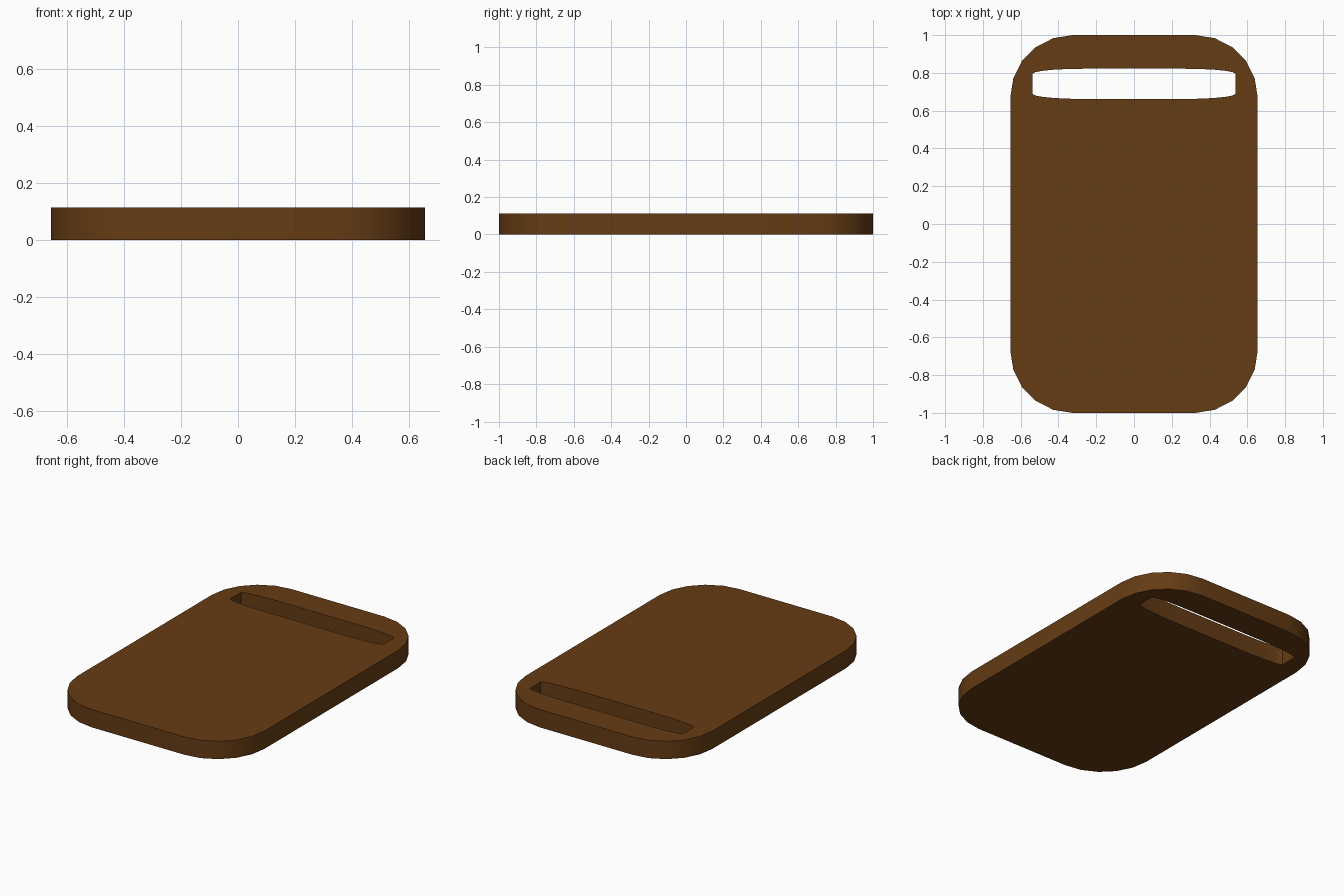
import bpy, bmesh
from math import sin, cos, pi, radians

if "Cube" in bpy.data.objects:
    bpy.data.objects.remove(bpy.data.objects["Cube"])

THICK = 0.113


def rounded_outline(hx, hy, rx, ry, cy=0.0, seg=5):
    """Rectangle outline with elliptical corners, counter-clockwise."""
    pts = []
    for q, (sx, sy) in enumerate([(1, 1), (-1, 1), (-1, -1), (1, -1)]):
        for i in range(seg + 1):
            a = (q + i / seg) * pi / 2
            pts.append((sx * (hx - rx) + rx * cos(a),
                        cy + sy * (hy - ry) + ry * sin(a)))
    return pts


bm = bmesh.new()
edges = []

# Board outline and handle slot
for outline in (rounded_outline(0.655, 1.0, 0.33, 0.33),
                rounded_outline(0.537, 0.08, 0.27, 0.027, cy=0.742)):
    vs = [bm.verts.new((x, y, 0)) for x, y in outline]
    edges += [bm.edges.new((vs[i - 1], vs[i])) for i in range(len(vs))]

# Fill between the outlines and give the board its thickness
bmesh.ops.triangle_fill(bm, edges=edges, use_beauty=True, use_dissolve=False)
ext = bmesh.ops.extrude_face_region(bm, geom=bm.faces[:], use_keep_orig=True)
top = [g for g in ext["geom"] if isinstance(g, bmesh.types.BMVert)]
bmesh.ops.translate(bm, verts=top, vec=(0, 0, THICK))
bmesh.ops.recalc_face_normals(bm, faces=bm.faces[:])

mesh = bpy.data.meshes.new("cutting_board")
bm.to_mesh(mesh)
bm.free()
board = bpy.data.objects.new("cutting_board", mesh)
bpy.context.collection.objects.link(board)

# Brown wood
wood = bpy.data.materials.new("brown_wood")
wood.diffuse_color = (0.13, 0.045, 0.007, 1)
wood.use_nodes = True
wood.node_tree.nodes["Principled BSDF"].inputs["Base Color"].default_value = wood.diffuse_color
mesh.materials.append(wood)

# Smooth rounded rim, sharp top and bottom edges
bpy.context.view_layer.objects.active = board
board.select_set(True)
bpy.ops.object.shade_smooth_by_angle(angle=radians(30))
